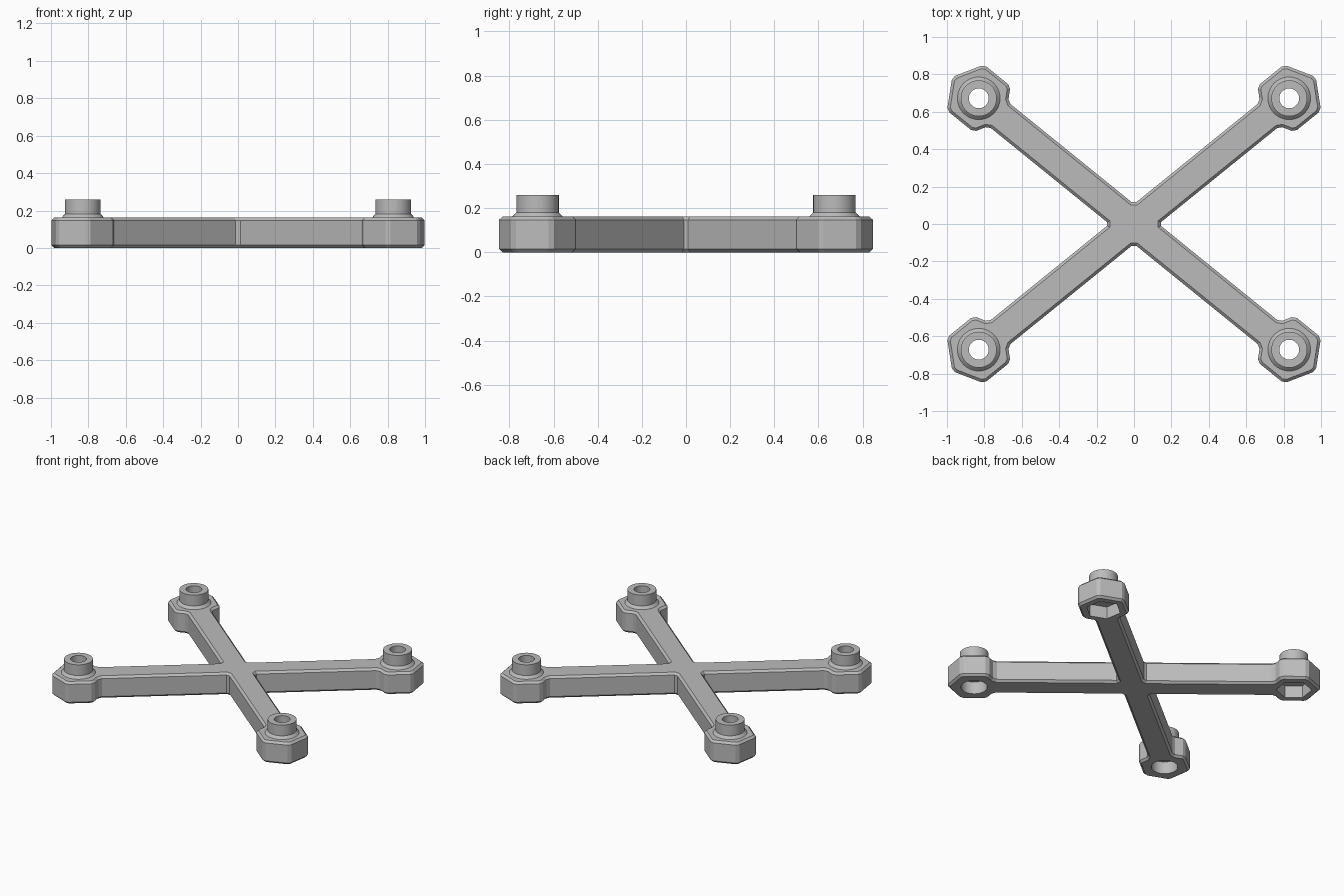
import bpy, bmesh, math
from mathutils import Vector

if "Cube" in bpy.data.objects:
    bpy.data.objects.remove(bpy.data.objects["Cube"])

CX, CY = 0.83, 0.672      # pod centre
R, W = 0.182, 0.083       # pod radius, half width of an arm
H, TOP = 0.162, 0.26      # plate height, post height
CH = 0.015                # chamfer
HOLE = 0.053
A = math.atan2(CY, CX)
PODS = [(1, 1), (-1, 1), (-1, -1), (1, -1)]

grey = bpy.data.materials.new("light grey")
grey.diffuse_color = (0.5, 0.5, 0.5, 1)
grey.use_nodes = True
grey.node_tree.nodes["Principled BSDF"].inputs["Base Color"].default_value = grey.diffuse_color


def make(name, bm):
    bmesh.ops.recalc_face_normals(bm, faces=bm.faces)
    me = bpy.data.meshes.new(name)
    bm.to_mesh(me)
    bm.free()
    ob = bpy.data.objects.new(name, me)
    bpy.context.collection.objects.link(ob)
    me.materials.append(grey)
    return ob


def prism(bm, pts, z0, z1):
    f = bm.faces.new([bm.verts.new((p[0], p[1], z0)) for p in pts])
    r = bmesh.ops.extrude_face_region(bm, geom=[f])
    top = [v for v in r["geom"] if isinstance(v, bmesh.types.BMVert)]
    bmesh.ops.translate(bm, verts=top, vec=(0, 0, z1 - z0))


def ngon(c, r, n, a=0.0):
    return [(c[0] + r * math.cos(a + 2 * math.pi * i / n),
             c[1] + r * math.sin(a + 2 * math.pi * i / n)) for i in range(n)]


# Outline of one arm and its hexagonal pod, mirrored round the four quadrants
u, n = Vector((math.cos(A), math.sin(A))), Vector((-math.sin(A), math.cos(A)))
c = Vector((CX, CY))
s = R * math.sqrt(3) / 2
join = -R + 0.5 * R * W / s
local = [(join, -W), (-R / 2, -s), (R / 2, -s), (R, 0), (R / 2, s), (-R / 2, s), (join, W)]
arm = [c + u * a + n * b for a, b in local] + [Vector((0, W / math.cos(A)))]
outline = []
for sx, sy in PODS:
    q = [Vector((p.x * sx, p.y * sy)) for p in arm]
    if sx * sy < 0:       # keep the winding; the crotch on the y axis comes first
        q = q[::-1][1:] + [Vector((sx * W / math.sin(A), 0))]
    outline.append(q)
outline = [p for q in outline for p in q]

# Cut the corners slightly
cut = []
for i, p in enumerate(outline):
    for o in (outline[i - 1], outline[(i + 1) % len(outline)]):
        cut.append(p + (o - p).normalized() * 0.016)

# Cross plate with chamfered top and bottom rims
bm = bmesh.new()
prism(bm, cut, 0, H)
rims = [e for e in bm.edges if abs(e.verts[0].co.z - e.verts[1].co.z) < 1e-6]
bmesh.ops.bevel(bm, geom=rims, offset=CH, segments=1, affect='EDGES', profile=0.5)
plate = make("cross_plate", bm)

# Bolt holes, then hexagonal recesses at the back and round ones at the front
drill, recess = bmesh.new(), bmesh.new()
for sx, sy in PODS:
    p = (sx * CX, sy * CY)
    prism(drill, ngon(p, HOLE, 40), -0.1, 0.4)
    if sy > 0:
        prism(recess, ngon(p, 0.118, 6, A if sx > 0 else math.pi - A), -0.1, 0.09)
    else:
        prism(recess, ngon(p, 0.088, 40), -0.1, 0.09)
for cutter in (make("drill_cutter", drill), make("recess_cutter", recess)):
    cutter.hide_render = True
    m = plate.modifiers.new("cut", 'BOOLEAN')
    m.operation, m.solver, m.object = 'DIFFERENCE', 'EXACT', cutter
    bpy.context.view_layer.objects.active = plate
    bpy.ops.object.modifier_apply(modifier=m.name)
    bpy.data.objects.remove(cutter)

# Hollow posts with a flared foot
profile = [(HOLE, H), (0.114, H), (0.096, H + 0.019), (0.096, TOP), (HOLE, TOP)]
parts = [plate]
for i, (sx, sy) in enumerate(PODS):
    bm = bmesh.new()
    rings = [[bm.verts.new((x, y, z)) for x, y in ngon((sx * CX, sy * CY), r, 40)]
             for r, z in profile]
    for a, b in zip(rings, rings[1:] + rings[:1]):
        for k in range(40):
            j = (k + 1) % 40
            bm.faces.new((a[k], a[j], b[j], b[k]))
    parts.append(make("post_%d" % (i + 1), bm))

# Smooth round walls, sharp edges
bpy.ops.object.select_all(action='DESELECT')
for ob in parts:
    ob.select_set(True)
bpy.context.view_layer.objects.active = plate
bpy.ops.object.shade_smooth_by_angle(angle=math.radians(20))
